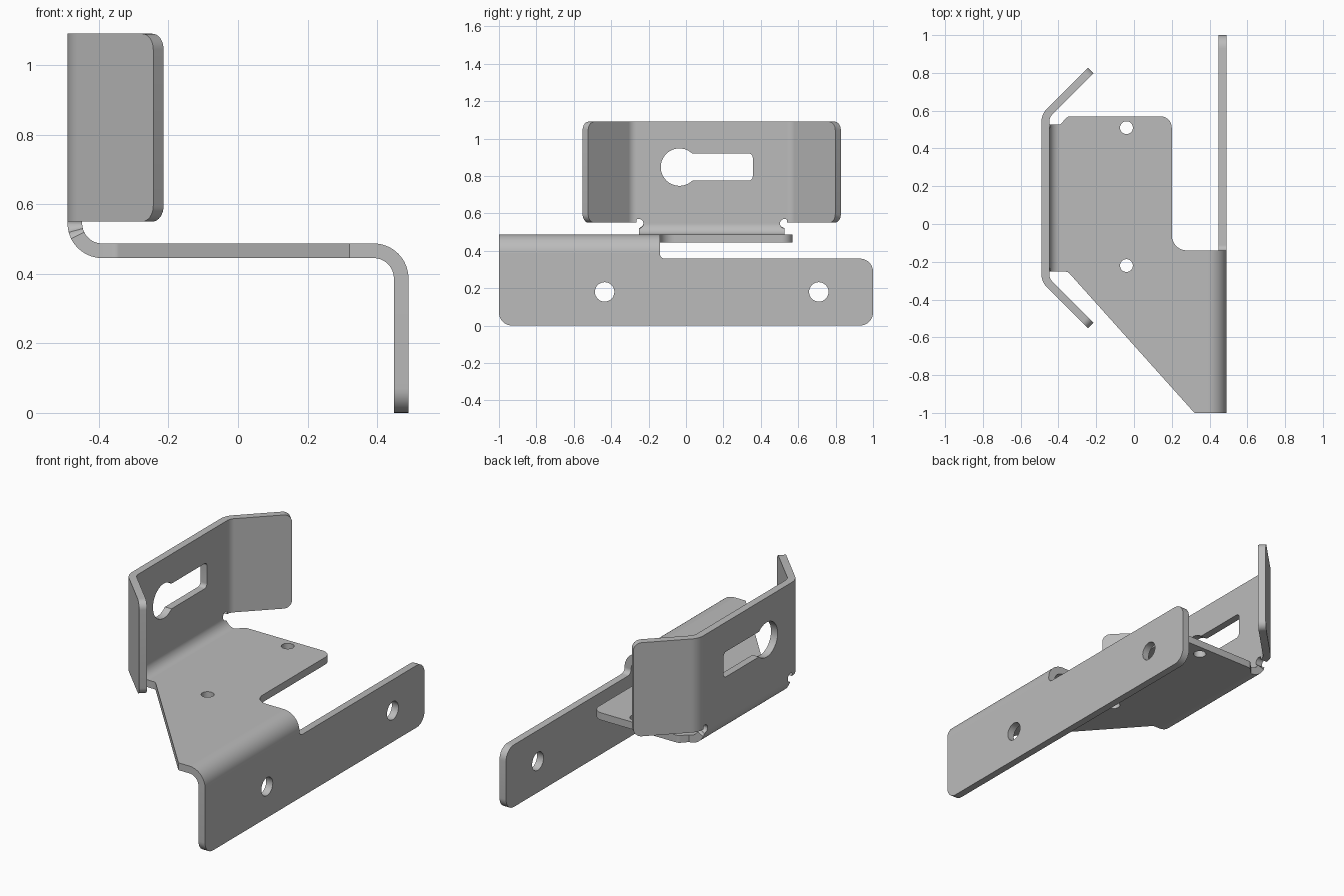
import bpy, bmesh
from math import cos, sin, tan, pi, radians, sqrt
from mathutils import Vector

cube = bpy.data.objects.get("Cube")
if cube:
    bpy.data.objects.remove(cube)

T = 0.042                 # sheet thickness
R = 0.1                   # outer bend radius
MID = 0.1375              # y centre of the upright panel
NOTCH = 0.025             # relief notch radius
X, Y, Z = Vector((1, 0, 0)), Vector((0, 1, 0)), Vector((0, 0, 1))

steel = bpy.data.materials.new("grey_steel")
steel.use_nodes = True
steel.diffuse_color = (0.5, 0.5, 0.5, 1)
steel.node_tree.nodes["Principled BSDF"].inputs["Base Color"].default_value = (0.5, 0.5, 0.5, 1)
parts = []


def finish(name, bm):
    bmesh.ops.recalc_face_normals(bm, faces=bm.faces)
    mesh = bpy.data.meshes.new(name)
    bm.to_mesh(mesh)
    bm.free()
    mesh.materials.append(steel)
    obj = bpy.data.objects.new(name, mesh)
    bpy.context.collection.objects.link(obj)
    parts.append(obj)


def rounded(points, steps=8):
    """Outline with each (u, v, radius) corner replaced by an arc."""
    out = []
    for i, p in enumerate(points):
        c = Vector((p[0], p[1], 0))
        if len(p) == 2:
            out.append(c)
            continue
        q, n = points[i - 1], points[(i + 1) % len(points)]
        a = (Vector((q[0], q[1], 0)) - c).normalized()
        b = (Vector((n[0], n[1], 0)) - c).normalized()
        half = a.angle(b) / 2
        centre = c + (a + b).normalized() * p[2] / sin(half)
        d = p[2] / tan(half)
        start = (c + a * d - centre).normalized()
        end = (c + b * d - centre).normalized()
        out += [centre + start.slerp(end, k / steps) * p[2] for k in range(steps + 1)]
    return out


def arc(u, v, r, a0, a1, steps):
    angles = [radians(a0 + (a1 - a0) * k / steps) for k in range(steps + 1)]
    return [(u + r * cos(a), v + r * sin(a)) for a in angles]


def circle(u, v, r):
    return arc(u, v, r, 0, 360, 32)[:-1]


def plate(name, outline, holes, origin, u, v, n):
    """Flat sheet with holes, thickened along n."""
    bm = bmesh.new()
    caps = ([], [])
    for loop in [outline] + holes:
        pts = [origin + u * p.x + v * p.y for p in rounded(loop)]
        low = [bm.verts.new(p) for p in pts]
        high = [bm.verts.new(p + n * T) for p in pts]
        for i in range(len(pts)):
            bm.faces.new((low[i - 1], low[i], high[i], high[i - 1]))
            caps[0].append(bm.edges.get((low[i - 1], low[i])))
            caps[1].append(bm.edges.get((high[i - 1], high[i])))
    for edges in caps:
        bmesh.ops.triangle_fill(bm, edges=edges, use_beauty=True, normal=n)
    finish(name, bm)


def bend(name, centre, a, b, angle, axis, lo, hi, inset=lambda p: 0, steps=16):
    """Curved sheet turning from direction a towards b."""
    bm = bmesh.new()
    previous = None
    for k in range(steps + 1):
        t = angle * k / steps
        ring = []
        for r, side in ((R, 0), (R, 1), (R - T, 1), (R - T, 0)):
            p = centre + (a * cos(t) + b * sin(t)) * r
            s = hi - inset(p) if side else lo + inset(p)
            ring.append(bm.verts.new(p + axis * s))
        if previous:
            for i in range(4):
                bm.faces.new((previous[i - 1], previous[i], ring[i], ring[i - 1]))
        previous = ring
    finish(name, bm)


# Horizontal shelf with two small holes
plate("shelf",
      [(0.39, -1), (0.32, -1), (-0.35, -0.2525, 0.03), (-0.39, -0.2525), (-0.39, 0.5275),
       (-0.35, 0.57, 0.03), (0.2, 0.57, 0.06), (0.2, -0.14, 0.08), (0.39, -0.14)],
      [circle(-0.04, y, 0.034) for y in (-0.22, 0.51)],
      Z * 0.445, X, Y, Z)

# Lower mounting flange and its bend
plate("mounting_flange",
      [(-1, 0, 0.07), (1, 0, 0.07), (1, 0.358, 0.07), (-0.14, 0.358, 0.028),
       (-0.14, 0.387), (-1, 0.387)],
      [circle(y, 0.18, 0.052) for y in (-0.435, 0.71)],
      X * 0.448, Y, Z, X)
bend("flange_bend", Vector((0.39, 0, 0.387)), X, Z, pi / 2, Y, -1, -0.14)

# Upright panel with keyhole slot and relief notches at its foot
notch = arc(0.39, 0.545, NOTCH, 60, 180, 8)
outline = [(MID - 0.4025, 1.09), (MID + 0.4025, 1.09)]
outline += [(MID + u, v) for u, v in notch] + [(MID - u, v) for u, v in reversed(notch)]
keyhole = arc(-0.035, 0.847, 0.1, 46.5, 313.5, 36)
keyhole += [(0.357, 0.775, 0.022), (0.357, 0.92, 0.022)]
plate("upright_panel", outline, [keyhole], X * -0.49, Y, Z, X)


def notch_inset(p):
    return sqrt(max(0, NOTCH ** 2 - (0.545 - p.z) ** 2))


bend("panel_bend", Vector((-0.39, 0, 0.545)), -X, -Z, pi / 2, Y,
     MID - 0.39, MID + 0.39, notch_inset, 24)

# Angled wings at both ends of the panel
for side, label in ((1, "back"), (-1, "front")):
    centre = Vector((-0.39, MID + side * 0.4025, 0))
    bend(label + "_wing_bend", centre, -X, Y * side, pi / 4, Z, 0.55, 1.09)
    along = (X + Y * side).normalized()
    inward = (X - Y * side).normalized()
    plate(label + "_wing",
          [(0, 0.55), (0.307, 0.55, 0.045), (0.307, 1.09, 0.045), (0, 1.09)], [],
          centre - inward * R, along, Z, inward)

# Smooth the bends and round corners, keep sheet edges sharp
bpy.ops.object.select_all(action="DESELECT")
for obj in parts:
    obj.select_set(True)
bpy.context.view_layer.objects.active = parts[0]
bpy.ops.object.shade_smooth_by_angle(angle=radians(30))
